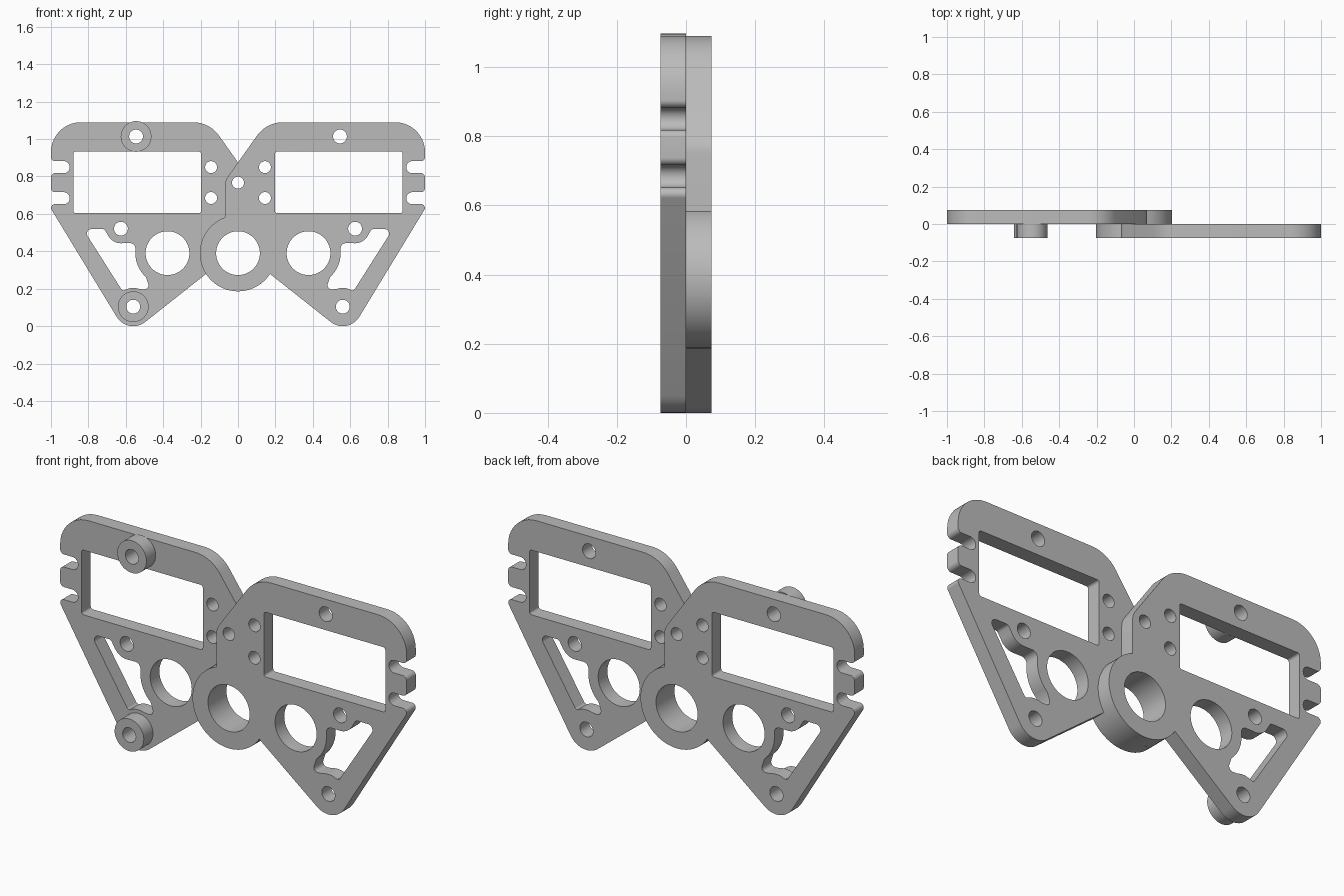
import bpy, bmesh
from math import sin, cos, tan, radians, pi, ceil
from mathutils import Vector, Matrix

cube = bpy.data.objects.get("Cube")
if cube:
    bpy.data.objects.remove(cube, do_unlink=True)

THICK = 0.074

metal = bpy.data.materials.new("plain grey")
metal.use_nodes = True
grey = (0.5, 0.5, 0.5, 1)
metal.diffuse_color = grey
metal.node_tree.nodes["Principled BSDF"].inputs["Base Color"].default_value = grey


def arc(x, z, r, start, end):
    """Plain points along an arc, angles in degrees."""
    n = max(6, ceil(abs(end - start) / 6))
    steps = [radians(start + (end - start) * i / n) for i in range(n + 1)]
    return [(x + r * cos(a), z + r * sin(a), 0) for a in steps]


def circle(x, z, r):
    return arc(x, z, r, 0, 360)[:-1]


def rounded(corners):
    """Replace every corner (x, z, radius) by a tangent fillet."""
    out = []
    for i, (x, z, r) in enumerate(corners):
        p = Vector((x, z))
        if r == 0:
            out.append(p)
            continue
        a = (Vector(corners[i - 1][:2]) - p).normalized()
        b = (Vector(corners[(i + 1) % len(corners)][:2]) - p).normalized()
        half = a.angle(b) / 2
        centre = p + (a + b).normalized() * (r / sin(half))
        u = p + a * (r / tan(half)) - centre
        v = p + b * (r / tan(half)) - centre
        turn = u.angle_signed(v)
        n = max(4, ceil(abs(turn) / radians(9)))
        for k in range(n + 1):
            out.append(centre + Matrix.Rotation(-turn * k / n, 2) @ u)
    return out


def plate(name, loops, y_mid):
    """Extrude an outline with holes into an upright plate."""
    curve = bpy.data.curves.new(name, 'CURVE')
    curve.dimensions = '2D'
    curve.fill_mode = 'BOTH'
    curve.extrude = THICK / 2
    for loop in loops:
        points = rounded(loop)
        spline = curve.splines.new('POLY')
        spline.points.add(len(points) - 1)
        for sp, p in zip(spline.points, points):
            sp.co = (p.x, p.y, 0, 1)
        spline.use_cyclic_u = True
    temp = bpy.data.objects.new(name + " curve", curve)
    bpy.context.collection.objects.link(temp)
    graph = bpy.context.evaluated_depsgraph_get()
    mesh = bpy.data.meshes.new_from_object(temp.evaluated_get(graph))
    bpy.data.objects.remove(temp, do_unlink=True)
    mesh.transform(Matrix.Translation((0, y_mid, 0)) @ Matrix.Rotation(pi / 2, 4, 'X'))
    bm = bmesh.new()
    bm.from_mesh(mesh)
    bmesh.ops.remove_doubles(bm, verts=bm.verts, dist=1e-5)
    bmesh.ops.recalc_face_normals(bm, faces=bm.faces)
    bm.to_mesh(mesh)
    bm.free()
    mesh.materials.clear()
    mesh.materials.append(metal)
    obj = bpy.data.objects.new(name, mesh)
    bpy.context.collection.objects.link(obj)
    bpy.ops.object.select_all(action='DESELECT')
    obj.select_set(True)
    bpy.context.view_layer.objects.active = obj
    bpy.ops.object.shade_smooth_by_angle(angle=radians(30))
    return obj


# Outer contour: top bar, two edge slots, lower lobe, pivot hub, slanted shoulder
outline = [(0.152, 1.09, 0.17), (1, 1.09, 0.16)]
for top in (0.882, 0.716):
    low = top - 0.064
    outline += [(1, top, 0.022), (0.9, top, 0.0315), (0.9, low, 0.0315)]
    outline.append((1, low, 0.022) if top > 0.8 else (1.015, low, 0.02))
outline += arc(0.56, 0.104, 0.104, -32, -128)
outline += arc(0, 0.39, 0.204, -33, -250)
outline.append((-0.07, 0.776, 0.08))

# Rectangular window
window = [(x, z, 0.012) for x, z in
          ((0.198, 0.604), (0.88, 0.604), (0.88, 0.933), (0.198, 0.933))]

# Lightening pocket that follows the neighbouring holes
pocket = [(0.715, 0.519, 0.02), (0.828, 0.519, 0.025), (0.621, 0.193, 0.013)]
pocket += arc(0.56, 0.104, 0.1, 60, 110)
pocket.append((0.47, 0.195, 0.022))
pocket += arc(0.377, 0.39, 0.172, -48, 5)
pocket.append((0.55, 0.444, 0.028))
pocket += arc(0.626, 0.521, 0.078, -90, -25)

# Round holes: bearings, then screw holes
holes = [circle(x, 0.39, 0.117) for x in (0, 0.377)]
screws = [(0.545, 1.014), (0.626, 0.521), (0.56, 0.104)]
holes += [circle(x, z, 0.037) for x, z in screws]
holes += [circle(x, z, 0.032) for x, z in ((0.144, 0.85), (0.144, 0.685), (0, 0.767))]

# The two identical arms, the rear one turned half a revolution
front_arm = plate("front_arm", [outline, window, pocket] + holes, -THICK / 2)
rear_arm = bpy.data.objects.new("rear_arm", front_arm.data)
rear_arm.rotation_euler.z = pi
bpy.context.collection.objects.link(rear_arm)

# Spacer rings on the front of the rear arm
for label, (x, z) in (("upper_spacer", screws[0]), ("lower_spacer", screws[2])):
    plate(label, [circle(-x, z, 0.082), circle(-x, z, 0.037)], -THICK / 2)
